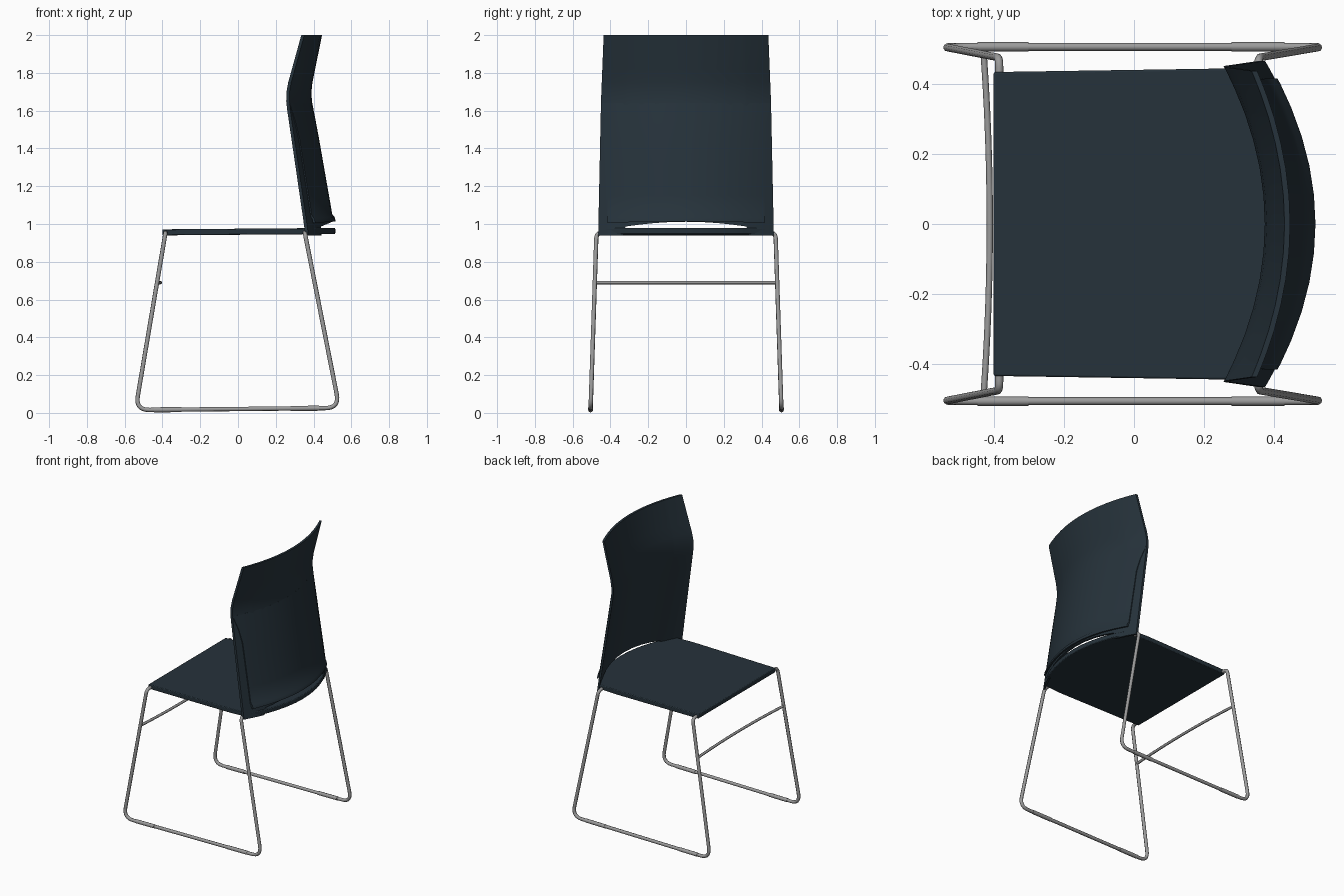
import bpy, bmesh
from mathutils import Vector

cube = bpy.data.objects.get("Cube")
if cube:
    bpy.data.objects.remove(cube, do_unlink=True)


def material(name, rgb, metallic=0.0):
    m = bpy.data.materials.new(name)
    m.use_nodes = True
    m.diffuse_color = (*rgb, 1)
    bsdf = m.node_tree.nodes["Principled BSDF"]
    bsdf.inputs["Base Color"].default_value = (*rgb, 1)
    bsdf.inputs["Roughness"].default_value = 0.6
    return m


SHELL = material("dark slate plastic", (0.019, 0.032, 0.043))
METAL = material("grey metal", (0.33, 0.33, 0.33))


def add(name, mesh, mat, angle=0.6):
    ob = bpy.data.objects.new(name, mesh)
    bpy.context.scene.collection.objects.link(ob)
    mesh.materials.clear()
    mesh.materials.append(mat)
    bpy.ops.object.select_all(action="DESELECT")
    bpy.context.view_layer.objects.active = ob
    ob.select_set(True)
    bpy.ops.object.shade_smooth_by_angle(angle=angle)
    return ob


def from_bmesh(name, bm, mat):
    bmesh.ops.recalc_face_normals(bm, faces=bm.faces)
    mesh = bpy.data.meshes.new(name)
    bm.to_mesh(mesh)
    bm.free()
    return add(name, mesh, mat)


def lerp_table(table, t):
    for (a, va), (b, vb) in zip(table, table[1:]):
        if t <= b:
            return va + (vb - va) * max(0, (t - a) / (b - a))
    return table[-1][1]


# Backrest shape: rear centre line, sideways bow and half width by height
SPINE = [(0.94, 0.512), (1.0, 0.502), (1.63, 0.393), (1.69, 0.388), (1.74, 0.392), (2.0, 0.445)]
BOW = [(0.94, 0.13), (1.65, 0.12), (2.0, 0.10)]
HALF = [(0.94, 0.465), (1.65, 0.45), (2.0, 0.436)]


def shell_x(y, z):
    return lerp_table(SPINE, z) - lerp_table(BOW, z) * (y / 0.45) ** 2


def arch(y):
    return 0.985 + 0.027 * (1 - (y / 0.33) ** 2)


def slab(name, cols, rows, point, thickness):
    """Closed sheet: rear points given by point(), front moved in by thickness."""
    bm = bmesh.new()
    layers = []
    for depth in (0, thickness):
        layers.append([[bm.verts.new(point(c, r) - Vector((depth, 0, 0))) for c in cols] for r in rows])
    for g in layers:
        for i in range(len(rows) - 1):
            for j in range(len(cols) - 1):
                bm.faces.new((g[i][j], g[i][j + 1], g[i + 1][j + 1], g[i + 1][j]))
    loops = []
    for g in layers:
        loops.append(g[0] + [r[-1] for r in g[1:-1]] + g[-1][::-1] + [r[0] for r in g[-2:0:-1]])
    a, b = loops
    for i in range(len(a)):
        k = (i + 1) % len(a)
        bm.faces.new((a[i], a[k], b[k], b[i]))
    return from_bmesh(name, bm, SHELL)


def mirrored(half):
    return [-v for v in half[::-1]] + [0] + half


# Backrest shell, with an arched notch along its lower edge
def shell_point(c, r):
    z = r
    if r == 0.94 and abs(c) < 0.71:
        z = arch(c * 0.465)
    y = c * lerp_table(HALF, z)
    return Vector((shell_x(y, z), y, z))


slab("backrest", mirrored([0.18, 0.36, 0.53, 0.69, 0.715, 0.86, 0.96, 1.0]),
     [0.94, 1.06, 1.3, 1.5, 1.6, 1.65, 1.7, 1.75, 1.82, 1.9, 2.0], shell_point, 0.016)


# Raised rear panel, flaring out to the shell edges, with a lip at the bottom
PANEL_HALF = [(1.0, 0.415), (1.45, 0.412), (1.54, 0.424), (1.64, 0.449)]
PANEL_OUT = [(1.0, 0.018), (1.03, 0.016), (1.045, 0.006), (1.5, 0.005), (1.64, 0.001)]


def panel_point(c, r):
    y = c * lerp_table(PANEL_HALF, r)
    z = r + max(0, 1.1 - r) * 0.1 * (1 - c * c)
    return Vector((shell_x(y, z) + lerp_table(PANEL_OUT, r), y, z))


slab("rear_panel", mirrored([0.2, 0.4, 0.6, 0.8, 0.95, 1.0]),
     [1.005, 1.03, 1.045, 1.15, 1.3, 1.45, 1.54, 1.64], panel_point, 0.012)

# Seat with a bowed rear edge
rear = [(0.515 - 0.13 * (y / 0.45) ** 2, y) for y in mirrored([0.08, 0.17, 0.25, 0.32])]
side = [(0.385, 0.435), (0.25, 0.443), (-0.40, 0.433)]
outline = rear + side + [(x, -y) for x, y in side[::-1]]
bm = bmesh.new()
base = bm.faces.new([bm.verts.new((x, y, 0.943 + 0.008 * x)) for x, y in outline])
top = bmesh.ops.extrude_face_region(bm, geom=[base])["geom"]
bmesh.ops.translate(bm, vec=(0, 0, 0.032), verts=[v for v in top if isinstance(v, bmesh.types.BMVert)])
seat = from_bmesh("seat", bm, SHELL)
bevel = seat.modifiers.new("soft_edge", "BEVEL")
bevel.width = 0.005
bevel.segments = 2


# Bent tubes
def rounded(points, radius, steps=6):
    pts = [Vector(p) for p in points]
    out = [pts[0]]
    for p, q, r in zip(pts, pts[1:], pts[2:]):
        a = q + (p - q).normalized() * radius
        b = q + (r - q).normalized() * radius
        for i in range(steps + 1):
            t = i / steps
            out.append(a * (1 - t) ** 2 + q * 2 * t * (1 - t) + b * t * t)
    return out + [pts[-1]]


def tube(name, points, radius):
    curve = bpy.data.curves.new(name, "CURVE")
    curve.dimensions = "3D"
    curve.bevel_depth = radius
    curve.bevel_resolution = 2
    curve.use_fill_caps = True
    spline = curve.splines.new("POLY")
    spline.points.add(len(points) - 1)
    for sp, p in zip(spline.points, points):
        sp.co = (*p, 1)
    temp = bpy.data.objects.new(name + "_path", curve)
    mesh = bpy.data.meshes.new_from_object(temp)
    bpy.data.objects.remove(temp)
    mesh.name = name
    return add(name, mesh, METAL, 0.9)


# Sled frames and floor pads on both sides
for s, label in ((1, "left"), (-1, "right")):
    stub = [Vector((x, s * 0.43, 0.953)) for x in (-0.384, 0.354)]
    knee = [Vector((x, s * 0.474, 0.953)) for x in (-0.384, 0.354)]
    foot = [Vector((-0.543, s * 0.505, 0.015)), Vector((0.537, s * 0.505, 0.026))]
    front = rounded([stub[0], knee[0], foot[0]], 0.03)[:-1]
    back = rounded([stub[1], knee[1], foot[1]], 0.03)[:-1]
    runner = rounded([knee[0], *foot, knee[1]], 0.075, 8)[1:-1]
    tube(label + "_sled_frame", front + runner + back[::-1], 0.0115)
    for end, (t0, t1) in (("front", (0.09, 0.225)), ("rear", (0.76, 0.9))):
        ends = [foot[0].lerp(foot[1], t) for t in (t0, t1)]
        tube(f"{label}_{end}_pad", ends, 0.0135)

# Gently bowed bar between the front legs
bar = [(-0.411 - 0.017 * (i / 6) ** 2, 0.48 * i / 6, 0.69) for i in range(-6, 7)]
tube("front_crossbar", bar, 0.009)
